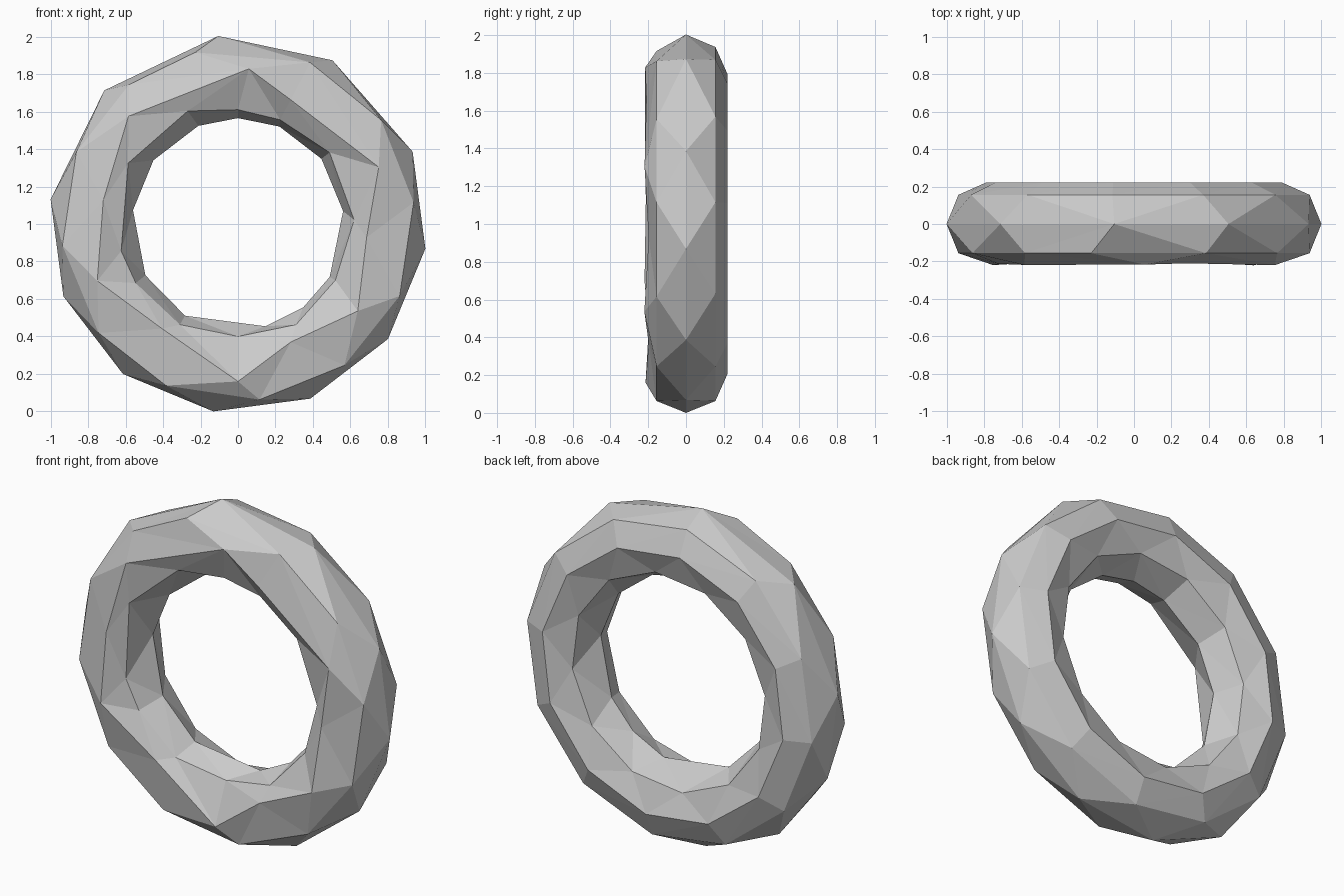
import bpy, bmesh
from math import sin, cos, radians, sqrt

if "Cube" in bpy.data.objects:
    bpy.data.objects.remove(bpy.data.objects["Cube"])

MAJOR, MINOR = 0.788, 0.2205


def ring(bm, side, points):
    """One loop around the torus: (angle, radius) pairs, side is -1 front, 0 rim, 1 back."""
    loop = []
    for a, r in sorted((a % 360, r) for a, r in points):
        y = side * sqrt(max(0.0, MINOR ** 2 - (r - MAJOR) ** 2))
        v = bm.verts.new((r * cos(radians(a)), y, 1 + r * sin(radians(a))))
        loop.append((a, v))
    return loop


def strip(bm, p, q):
    """Triangles between two loops with unequal spacing."""
    def at(loop, i):
        a, v = loop[i % len(loop)]
        return a + 360 * (i // len(loop)), v
    i = j = 0
    while i < len(p) or j < len(q):
        go_p = j >= len(q) or (i < len(p) and at(p, i + 1)[0] <= at(q, j + 1)[0])
        a, b = at(p, i)[1], at(q, j)[1]
        if go_p:
            i += 1
            bm.faces.new((a, at(p, i)[1], b))
        else:
            j += 1
            bm.faces.new((a, at(q, j)[1], b))


def same(r, angles):
    return [(a, r) for a in angles]


bm = bmesh.new()
loops = [
    # outer rim
    ring(bm, 0, same(1.0085, (-7.5, 22.5, 60, 96, 135, 172.5, -157.5, -127.5, -97.5, -67.5, -37.5))),
    # front shoulder
    ring(bm, -1, same(0.944, (7, 36, 66, 104, 128, 156, 187, 218, 246, 277, 307, 336))),
    # front crest
    ring(bm, -1, [(135.5, .82), (86, .83), (67, .72), (22, .81), (-6, .69), (-36, .79),
                  (-66, .69), (-90, .84), (-126, .69), (-158, .81), (170, .73)]),
    # front inner slope
    ring(bm, -1, [(151, .67), (114, .66), (90, .61), (68, .60), (38, .62), (2, .62), (-30, .60),
                  (-60, .62), (-90, .60), (-120, .62), (-150, .63), (193, .64)]),
    # inner rim
    ring(bm, 0, same(0.565, (7, 38, 67, 90, 112, 143, 172.5, -151, -120, -75, -52, -30))),
    # back inner slope, crest and shoulder
    ring(bm, 1, same(0.64, range(22, 382, 30))),
    ring(bm, 1, same(0.80, range(8, 368, 30))),
    ring(bm, 1, same(0.944, range(7, 367, 30))),
]
for k, loop in enumerate(loops):
    strip(bm, loop, loops[(k + 1) % len(loops)])
bmesh.ops.recalc_face_normals(bm, faces=bm.faces)

# faceted ring
mesh = bpy.data.meshes.new("faceted_ring")
bm.to_mesh(mesh)
bm.free()
obj = bpy.data.objects.new("faceted_ring", mesh)
bpy.context.collection.objects.link(obj)
